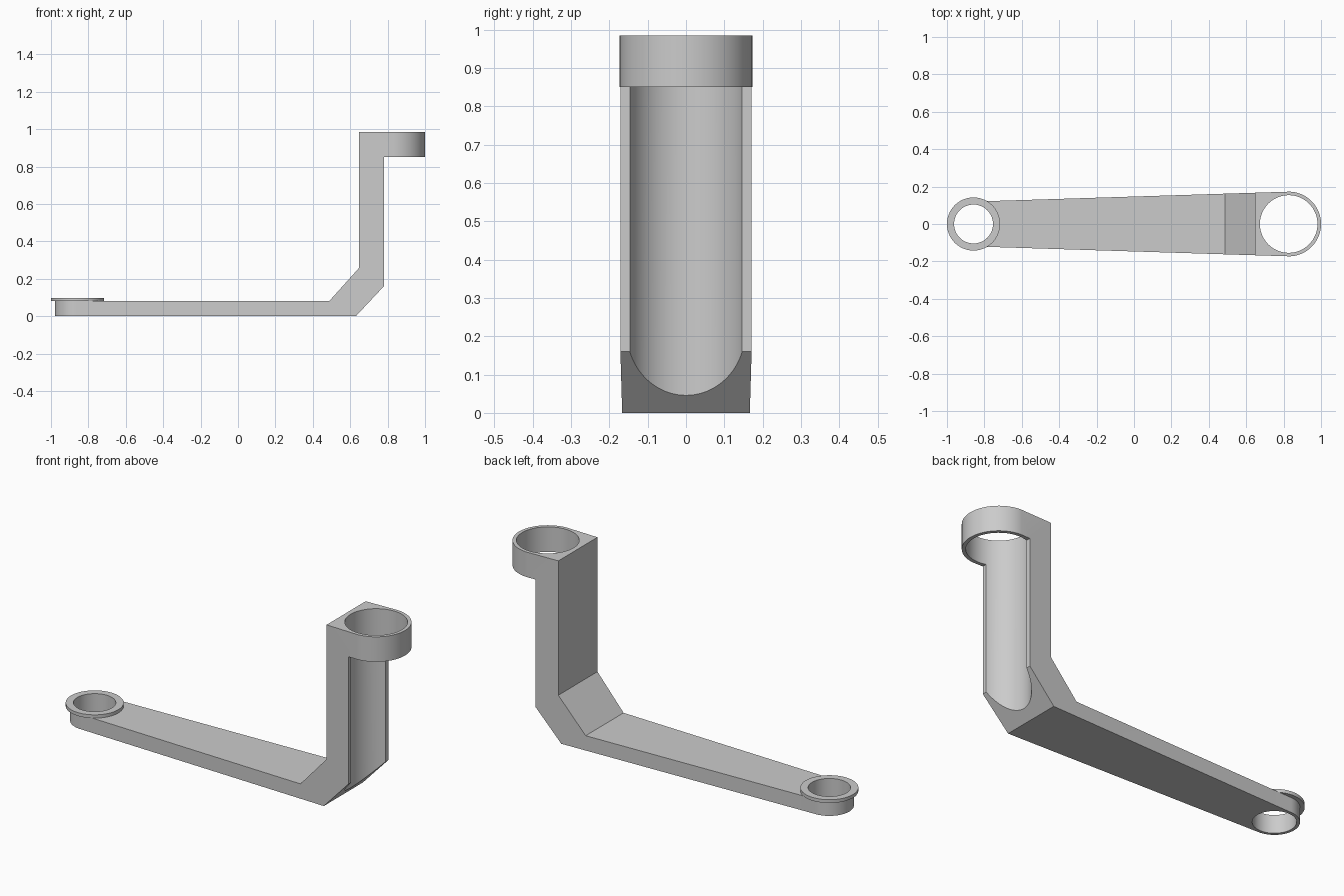
import bpy, bmesh, math

cube = bpy.data.objects.get("Cube")
if cube:
    bpy.data.objects.remove(cube, do_unlink=True)

grey = bpy.data.materials.new("plain grey")
grey.use_nodes = True
grey.diffuse_color = (0.6, 0.6, 0.6, 1)
grey.node_tree.nodes["Principled BSDF"].inputs["Base Color"].default_value = (0.6, 0.6, 0.6, 1)

SMALL_X, SMALL_R, SMALL_HOLE = -0.858, 0.12, 0.104
BIG_X, BIG_R, BIG_HOLE = 0.827, 0.173, 0.154


def prism(name, points, direction):
    """Extrude a closed outline of 3D points along a direction."""
    bm = bmesh.new()
    face = bm.faces.new([bm.verts.new(p) for p in points])
    ext = bmesh.ops.extrude_face_region(bm, geom=[face])
    verts = [g for g in ext["geom"] if isinstance(g, bmesh.types.BMVert)]
    bmesh.ops.translate(bm, verts=verts, vec=direction)
    bmesh.ops.recalc_face_normals(bm, faces=bm.faces)
    mesh = bpy.data.meshes.new(name)
    bm.to_mesh(mesh)
    bm.free()
    mesh.materials.append(grey)
    obj = bpy.data.objects.new(name, mesh)
    bpy.context.collection.objects.link(obj)
    return obj


def arc(x, r, start, end, z, n=48):
    steps = [start + (end - start) * i / n for i in range(n + 1)]
    return [(x + r * math.cos(a), r * math.sin(a), z) for a in steps]


def cylinder(name, x, r, bottom, top):
    return prism(name, arc(x, r, 0, math.tau, bottom, 96)[:-1], (0, 0, top - bottom))


def combine(obj, tool, operation):
    mod = obj.modifiers.new(operation.title(), "BOOLEAN")
    mod.object, mod.operation, mod.solver = tool, operation, "EXACT"
    tool.hide_render = True
    tool.hide_viewport = True


def finish(obj):
    # Bake the cuts, remove the helpers, then shade curved walls smoothly
    tools = [m.object for m in obj.modifiers]
    bpy.ops.object.select_all(action="DESELECT")
    obj.select_set(True)
    bpy.context.view_layer.objects.active = obj
    for mod in list(obj.modifiers):
        bpy.ops.object.modifier_apply(modifier=mod.name)
    for tool in tools:
        bpy.data.objects.remove(tool, do_unlink=True)
    bpy.ops.object.shade_smooth_by_angle(angle=math.radians(30))


# Bracket: cranked side profile trimmed to a tapered, round-ended plan
side = [(-1.1, 0), (0.63, 0), (0.78, 0.16), (0.78, 0.85), (1.1, 0.85),
        (1.1, 0.985), (0.647, 0.985), (0.647, 0.258), (0.487, 0.08), (-1.1, 0.08)]
bracket = prism("bracket_arm", [(x, -0.3, z) for x, z in side], (0, 0.6, 0))

tangent = math.acos((SMALL_R - BIG_R) / (BIG_X - SMALL_X))
tangent = math.pi - tangent
plan = (arc(BIG_X, BIG_R, -tangent, tangent, -0.1)
        + arc(SMALL_X, SMALL_R, tangent, math.tau - tangent, -0.1))
combine(bracket, prism("plan_trim", plan, (0, 0, 1.3)), "INTERSECT")

# Bores: the large one also hollows the upright into a channel
combine(bracket, cylinder("large_bore", BIG_X, BIG_HOLE, -0.2, 1.3), "DIFFERENCE")
combine(bracket, cylinder("small_bore", SMALL_X, SMALL_HOLE, -0.2, 0.3), "DIFFERENCE")
finish(bracket)

# Flange ring on the small end
flange = cylinder("small_end_flange", SMALL_X, 0.142, 0.08, 0.098)
combine(flange, cylinder("flange_bore", SMALL_X, SMALL_HOLE, -0.2, 0.3), "DIFFERENCE")
finish(flange)
